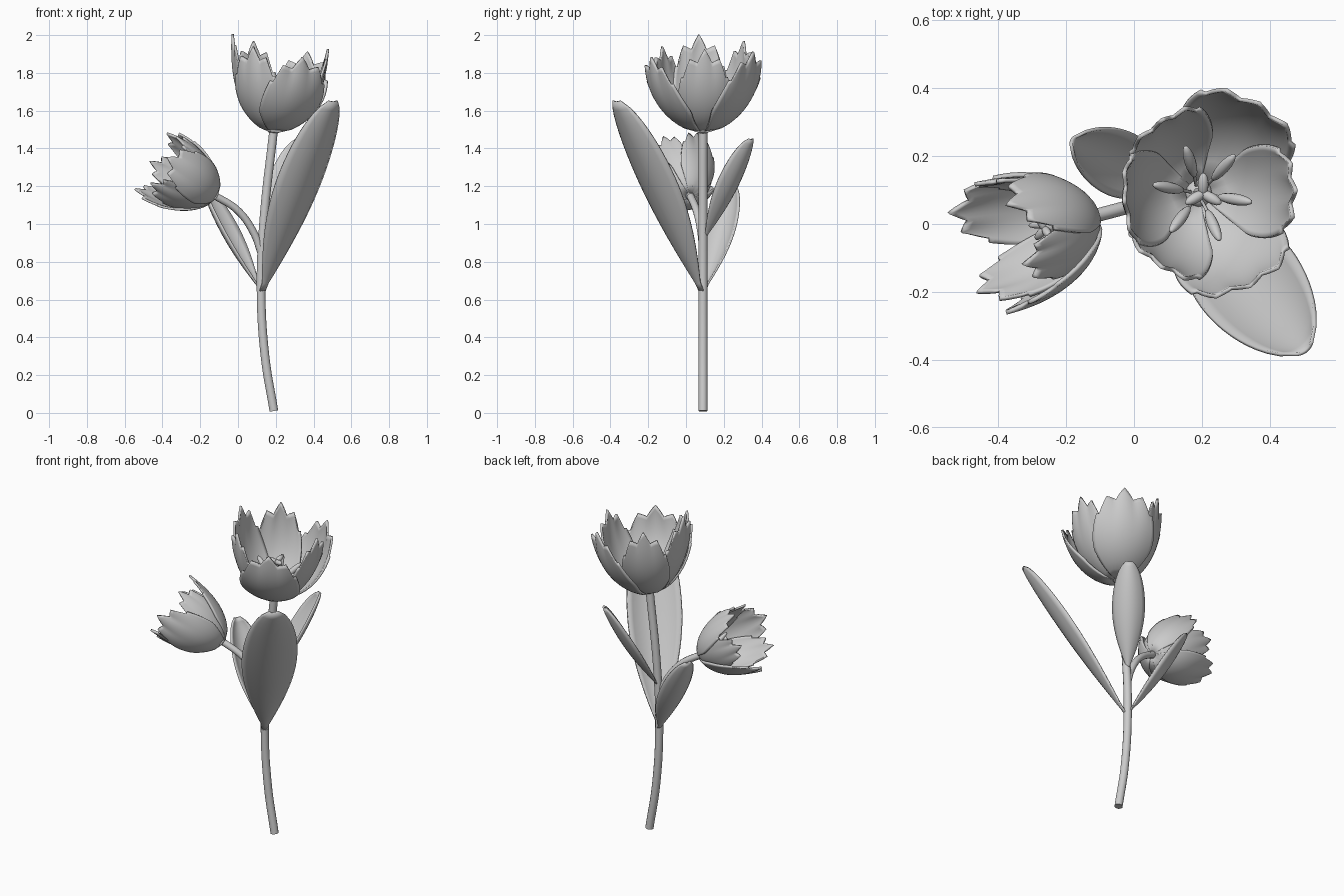
import bpy, bmesh, math
from mathutils import Vector, Matrix

if "Cube" in bpy.data.objects:
    bpy.data.objects.remove(bpy.data.objects["Cube"])


def finish(obj, thickness=0.0):
    bpy.context.view_layer.objects.active = obj
    for o in bpy.context.selected_objects:
        o.select_set(False)
    obj.select_set(True)
    if thickness:
        m = obj.modifiers.new("thickness", 'SOLIDIFY')
        m.thickness = thickness
        m.offset = 0
    bpy.ops.object.shade_smooth_by_angle(angle=math.radians(50))
    return obj


def grid_object(name, fn, nu, nv, thickness):
    """Sheet from fn(u in -1..1, v in 0..1)."""
    bm = bmesh.new()
    rows = [[bm.verts.new(fn(2 * i / nu - 1, j / nv)) for i in range(nu + 1)]
            for j in range(nv + 1)]
    for a, b in zip(rows, rows[1:]):
        for i in range(nu):
            bm.faces.new((a[i], a[i + 1], b[i + 1], b[i]))
    me = bpy.data.meshes.new(name)
    bm.to_mesh(me)
    bm.free()
    obj = bpy.data.objects.new(name, me)
    bpy.context.collection.objects.link(obj)
    return finish(obj, thickness)


def tube(name, pts, radius):
    cu = bpy.data.curves.new(name, 'CURVE')
    cu.dimensions = '3D'
    cu.bevel_depth = radius
    cu.bevel_resolution = 3
    cu.use_fill_caps = True
    sp = cu.splines.new('BEZIER')
    sp.bezier_points.add(len(pts) - 1)
    for p, co in zip(sp.bezier_points, pts):
        p.co = co
        p.handle_left_type = p.handle_right_type = 'AUTO'
    obj = bpy.data.objects.new(name, cu)
    bpy.context.collection.objects.link(obj)
    bpy.context.view_layer.objects.active = obj
    for o in bpy.context.selected_objects:
        o.select_set(False)
    obj.select_set(True)
    bpy.ops.object.convert(target='MESH')
    return finish(bpy.context.object)


def blob(name, frame, p, d, length, width):
    """Stretched ball centred at p, pointing along d."""
    bm = bmesh.new()
    bmesh.ops.create_uvsphere(bm, u_segments=12, v_segments=8, radius=0.5)
    rot = Vector(d).to_track_quat('Z', 'Y').to_matrix().to_4x4()
    bm.transform(frame @ Matrix.Translation(p) @ rot
                 @ Matrix.Diagonal((width, width, length, 1)))
    me = bpy.data.meshes.new(name)
    bm.to_mesh(me)
    bm.free()
    obj = bpy.data.objects.new(name, me)
    bpy.context.collection.objects.link(obj)
    return finish(obj)


def petal(name, frame, deg, height, radius, spread):
    def fn(u, v):
        # pointed top with a centre tip and two shoulder tips
        tri = 1 - 2 * abs((u / 0.6 + 0.5) % 1 - 0.5)
        top = 0.88 - 0.26 * abs(u) ** 1.5 + 0.12 * tri
        s = v * top
        r = radius * (0.1 + 0.9 * (1 - (1 - s) ** 2.5) ** 0.65)
        r *= 1 + 0.05 * u * u * v + 0.04 * (tri - 0.5) * v ** 3
        a = math.radians(deg) + u * spread * (1 - 0.33 * max(0, v - 0.4) / 0.6)
        return frame @ Vector((r * math.cos(a), r * math.sin(a), height * s))
    return grid_object(name, fn, 20, 16, 0.012)


def flower(name, base, axis, scale, outer, inner):
    z = Vector(axis).normalized()
    ref = Vector((1, 0, 0)) if z.z > 0.9 else Vector((0, 0, 1))
    x = (ref - ref.dot(z) * z).normalized()
    y = z.cross(x)
    frame = Matrix.Translation(base) @ Matrix((x, y, z)).transposed().to_4x4() \
        @ Matrix.Scale(scale, 4)
    for i, (deg, h, r) in enumerate(outer):
        petal(f"{name}_outer_petal_{i}", frame, deg, h, r, 0.84)
    for i, (deg, h, r) in enumerate(inner):
        petal(f"{name}_inner_petal_{i}", frame, deg, h, r, 0.76)
    blob(f"{name}_receptacle", frame, (0, 0, 0.01), (0, 0, 1), 0.05, 0.08)
    # pistil with three lobes
    tube(f"{name}_pistil", [frame @ Vector((0, 0, h)) for h in (0, 0.1, 0.22)], 0.018 * scale)
    for k in range(3):
        a = math.radians(90 + 120 * k)
        c, s = math.cos(a), math.sin(a)
        blob(f"{name}_stigma_{k}", frame, (0.025 * c, 0.025 * s, 0.225), (c, s, 0.3), 0.075, 0.032)
    # six stamens
    for k in range(6):
        a = math.radians(-10 + 60 * k)
        c, s = math.cos(a), math.sin(a)
        tube(f"{name}_filament_{k}", [frame @ Vector((q * c, q * s, h)) for q, h in
                                      ((0.02, 0.01), (0.04, 0.07), (0.065, 0.12))], 0.005 * scale)
        blob(f"{name}_anther_{k}", frame, (0.1 * c, 0.1 * s, 0.155), (c, s, 0.9), 0.13, 0.034)


def leaf(name, base, tip, width, bulge, cup):
    base, tip = Vector(base), Vector(tip)
    d = tip - base
    side = Vector((0, 0, 1)).cross(d).normalized()
    up = d.cross(side).normalized()

    def fn(u, v):
        # tapered base, blunt rounded tip
        if v < 0.58:
            f = math.sin(math.pi / 2 * v / 0.58) ** 0.95
        else:
            f = math.sqrt(max(0, 1 - ((v - 0.58) / 0.43) ** 2)) ** 1.1
        f = max(0.12, f)
        c = base + d * v - up * bulge * math.sin(math.pi * v)
        return c + side * u * f * width / 2 + up * cup * f * (u * u - 0.4)
    return grid_object(name, fn, 10, 24, 0.01)


# stems
tube("main_stem", [(0.19, 0.09, 0.01), (0.143, 0.09, 0.3), (0.122, 0.09, 0.65),
                   (0.135, 0.09, 1.0), (0.19, 0.09, 1.51)], 0.024)
tube("side_stem", [(0.125, 0.09, 0.84), (0.085, 0.08, 0.95), (0.0, 0.055, 1.07),
                   (-0.13, 0.02, 1.155)], 0.02)

# leaves
leaf("large_leaf", (0.13, 0.08, 0.645), (0.505, -0.37, 1.65), 0.31, 0.0, 0.06)
leaf("left_leaf", (0.115, 0.1, 0.66), (-0.18, 0.245, 1.2), 0.19, 0.01, 0.05)
leaf("back_leaf", (0.13, 0.1, 0.93), (0.325, 0.345, 1.45), 0.18, 0.01, 0.05)

# flowers
flower("main_flower", (0.19, 0.09, 1.492), (0.06, 0, 1), 1.0,
       [(185, 0.50, 0.245), (60, 0.43, 0.30), (-65, 0.40, 0.295)],
       [(2, 0.45, 0.255), (122, 0.47, 0.25), (-122, 0.44, 0.25)])
flower("side_flower", (-0.12, 0.02, 1.15), (-0.84, -0.2, 0.5), 0.78,
       [(30, 0.48, 0.24), (148, 0.48, 0.26), (-85, 0.48, 0.27)],
       [(90, 0.47, 0.22), (225, 0.47, 0.24), (-30, 0.46, 0.22)])
